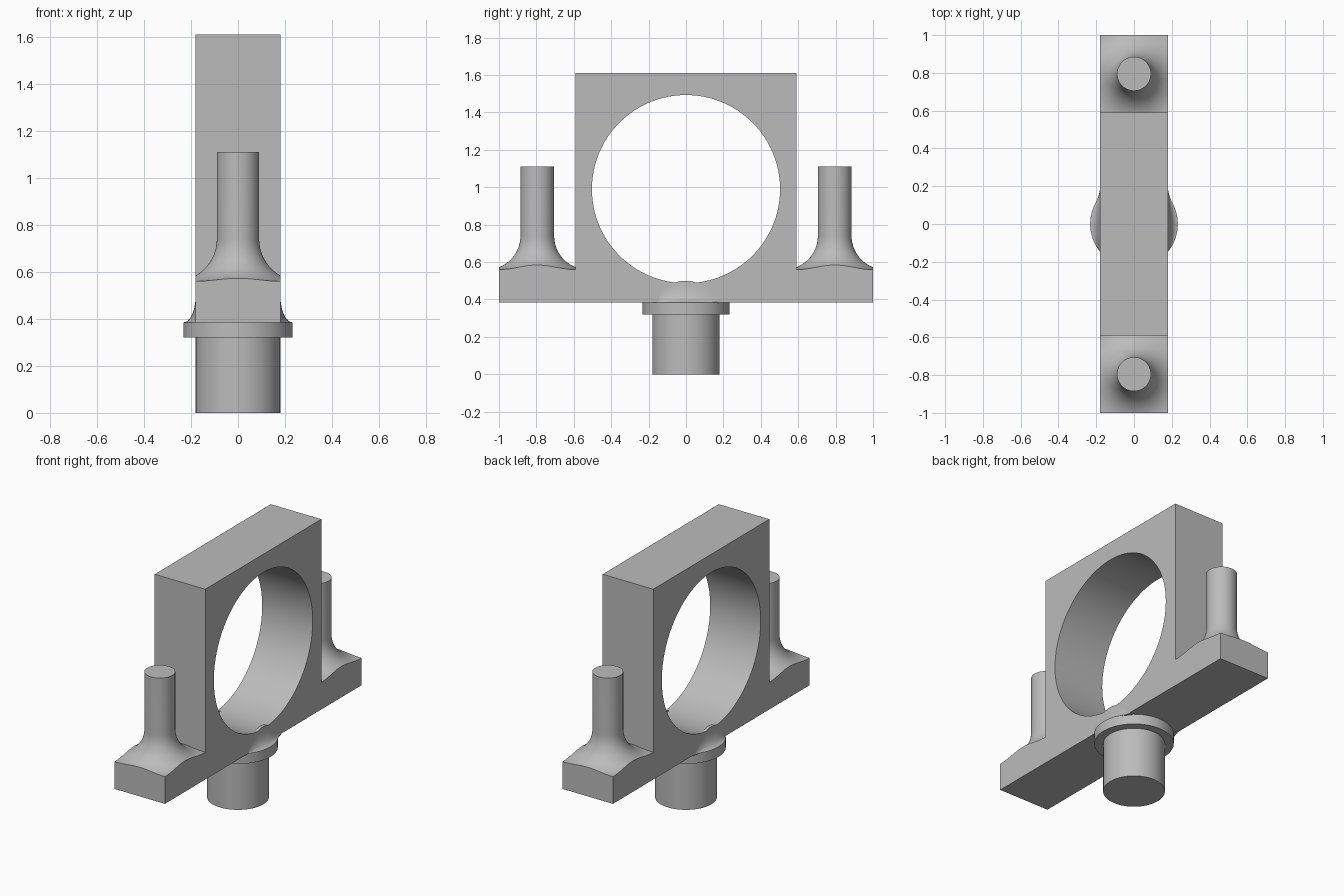
import bpy, bmesh
from math import sin, cos, pi, sqrt, radians
from mathutils import Matrix, Vector

old = bpy.data.objects.get("Cube")
if old:
    bpy.data.objects.remove(old, do_unlink=True)

HALF = 0.18      # half thickness of the bracket
BASE = 0.385     # underside of the bracket

grey = bpy.data.materials.new("plain grey")
grey.use_nodes = True
grey.diffuse_color = (0.5, 0.5, 0.5, 1)
grey.node_tree.nodes["Principled BSDF"].inputs["Base Color"].default_value = (0.5, 0.5, 0.5, 1)


def make(name, bm):
    bmesh.ops.recalc_face_normals(bm, faces=bm.faces)
    mesh = bpy.data.meshes.new(name)
    bm.to_mesh(mesh)
    bm.free()
    mesh.materials.append(grey)
    obj = bpy.data.objects.new(name, mesh)
    bpy.context.collection.objects.link(obj)
    return obj


def box(name, low, high):
    low, high = Vector(low), Vector(high)
    bm = bmesh.new()
    size = Matrix.Diagonal((high - low).to_4d())
    bmesh.ops.create_cube(bm, size=1, matrix=Matrix.Translation((low + high) / 2) @ size)
    return make(name, bm)


def lathe(name, profile, y=0, steps=96):
    """Revolve (radius, height) points about a vertical axis."""
    bm = bmesh.new()
    verts = [bm.verts.new((r, y, z)) for r, z in profile]
    edges = [bm.edges.new(pair) for pair in zip(verts, verts[1:])]
    bmesh.ops.spin(bm, geom=verts + edges, cent=(0, y, 0), axis=(0, 0, 1),
                   angle=2 * pi, steps=steps)
    bmesh.ops.remove_doubles(bm, verts=bm.verts, dist=1e-4)
    return make(name, bm)


def cut(obj, tool, operation):
    """Apply a boolean and discard its tool."""
    tool.hide_render = True
    mod = obj.modifiers.new("cut", "BOOLEAN")
    mod.object, mod.operation, mod.solver = tool, operation, "EXACT"
    bpy.context.view_layer.update()
    graph = bpy.context.evaluated_depsgraph_get()
    mesh = bpy.data.meshes.new_from_object(obj.evaluated_get(graph))
    obj.modifiers.clear()
    obj.data = mesh
    bpy.data.objects.remove(tool, do_unlink=True)


def smooth(obj):
    bpy.ops.object.select_all(action="DESELECT")
    obj.select_set(True)
    bpy.context.view_layer.objects.active = obj
    bpy.ops.object.shade_smooth_by_angle(angle=radians(25))


# Square frame with a round opening
frame = box("ring_frame", (-HALF, -0.59, BASE), (HALF, 0.59, 1.61))
bm = bmesh.new()
bmesh.ops.create_cone(bm, cap_ends=True, segments=128, radius1=0.503, radius2=0.503, depth=1,
                      matrix=Matrix.Translation((0, 0, 0.99)) @ Matrix.Rotation(pi / 2, 4, "Y"))
cut(frame, make("opening_cutter", bm), "DIFFERENCE")
smooth(frame)

# Feet with a post flaring into a square pad
flare = [(0.27 - 0.18 * cos(a), 0.74 - 0.18 * sin(a)) for a in [i * pi / 32 for i in range(17)]]
post = [(0, 1.11), (0.09, 1.11)] + flare + [(0.32, 0.56), (0.32, BASE), (0, BASE)]
for name, side in (("front", -1), ("back", 1)):
    foot = lathe(name + "_foot_and_post", post, side * 0.795)
    ends = sorted((side * 0.59, side))
    cut(foot, box("foot_trim", (-HALF, ends[0], 0.3), (HALF, ends[1], 1.3)), "INTERSECT")
    smooth(foot)

# Round stem with its collar
smooth(lathe("stem_and_collar", [(0, 0), (HALF, 0), (HALF, 0.32), (0.232, 0.32),
                                 (0.232, BASE), (0, BASE)]))

# Curved webs joining the collar to the frame's two faces
for name, side in (("left", 1), ("right", -1)):
    bm = bmesh.new()
    rows = []
    for i in range(25):
        y = -0.145 + 0.325 * i / 24
        if y < 0.11:
            reach = sqrt(0.232 ** 2 - y * y) - HALF
        else:
            reach = 0.001 + 0.0235 * (max(0, 0.18 - y) / 0.07) ** 1.5
        rise = 0.115 - (0.06 * (y / 0.145) ** 2 if y < 0 else 0.114 * (y / 0.18) ** 2)
        ring = [(HALF - 0.02, BASE - 0.005), (HALF - 0.02, BASE + rise)]
        ring += [(HALF + reach * (1 - cos(a)), BASE + rise * (1 - sin(a)))
                 for a in [k * pi / 20 for k in range(11)]]
        ring.append((HALF + reach, BASE - 0.005))
        rows.append([bm.verts.new((side * x, y, z)) for x, z in ring])
    for a, b in zip(rows, rows[1:]):
        for k in range(len(a)):
            j = (k + 1) % len(a)
            bm.faces.new((a[k], a[j], b[j], b[k]))
    bm.faces.new(rows[0])
    bm.faces.new(rows[-1])
    smooth(make(name + "_collar_web", bm))
